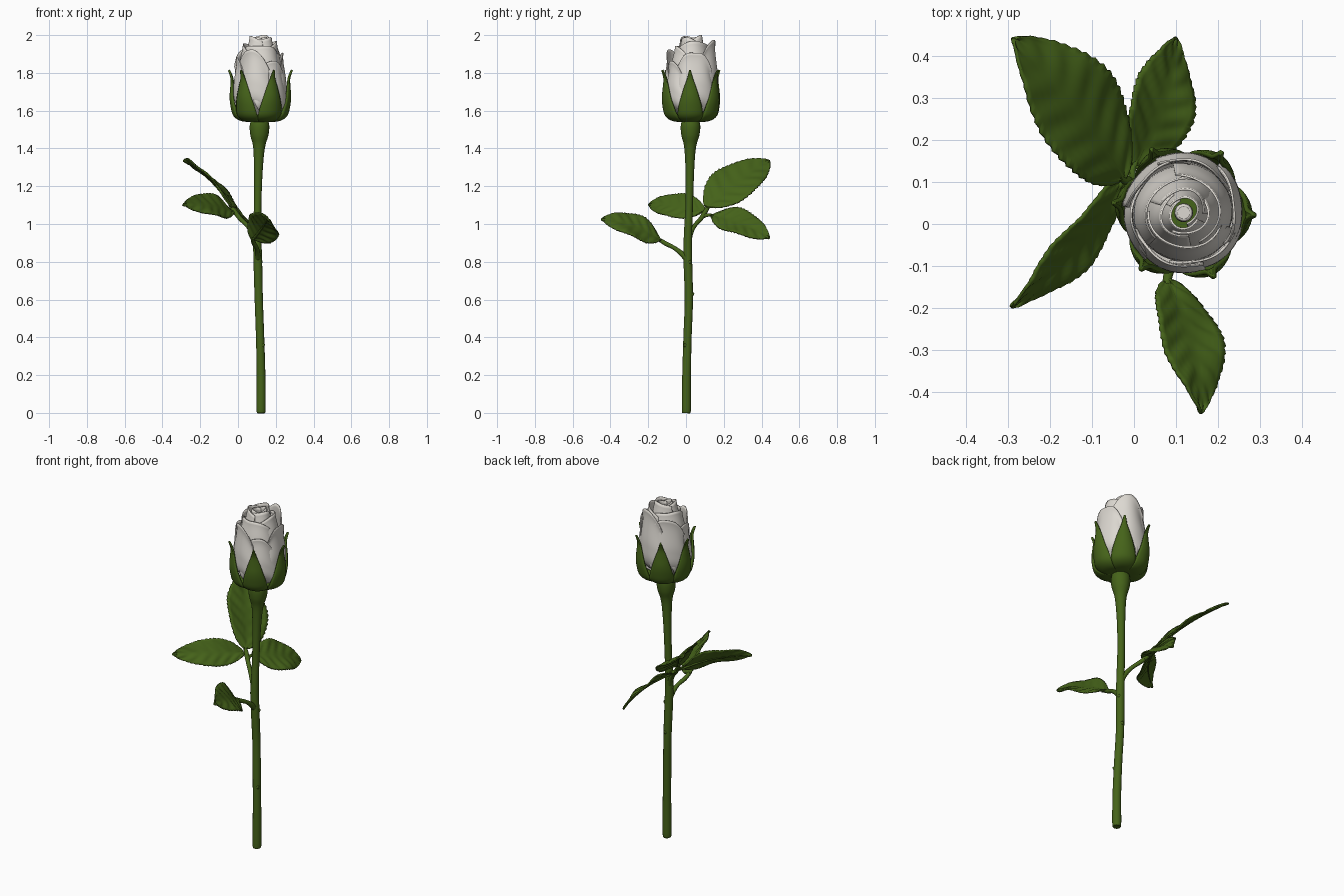
import bpy, bmesh, math, random
from mathutils import Vector as V

if "Cube" in bpy.data.objects:
    bpy.data.objects.remove(bpy.data.objects["Cube"])
random.seed(4)

def material(name, rgb):
    m = bpy.data.materials.new(name)
    m.diffuse_color = (*rgb, 1)
    m.use_nodes = True
    m.node_tree.nodes["Principled BSDF"].inputs["Base Color"].default_value = m.diffuse_color
    return m

GREEN = material("leaf green", (0.06, 0.125, 0.01))
WHITE = material("petal white", (0.72, 0.69, 0.64))
CX, CY = 0.118, 0.027           # flower axis


def smooth(pts, t):
    """Catmull-Rom through a list of equal-length tuples, t in 0..1."""
    n = len(pts) - 1
    i = min(int(t * n), n - 1)
    f = t * n - i
    a, b, c, d = (pts[max(0, min(n, k))] for k in (i - 1, i, i + 1, i + 2))
    return [0.5 * (2 * q + (r - p) * f + (2 * p - 5 * q + 4 * r - s) * f * f
                   + (3 * q - p - 3 * r + s) * f ** 3) for p, q, r, s in zip(a, b, c, d)]


def sheet(name, rows, mat, thick=0, tube=False):
    """Mesh from rows of points; tube closes each row and caps both ends."""
    bm = bmesh.new()
    vs = [[bm.verts.new(p) for p in row] for row in rows]
    n = len(rows[0])
    for a, b in zip(vs, vs[1:]):
        for j in range(n if tube else n - 1):
            k = (j + 1) % n
            bm.faces.new((a[j], a[k], b[k], b[j]))
    if tube:
        bm.faces.new(vs[0][::-1])
        bm.faces.new(vs[-1])
    else:
        bmesh.ops.remove_doubles(bm, verts=bm.verts, dist=1e-5)
    bmesh.ops.recalc_face_normals(bm, faces=bm.faces)
    me = bpy.data.meshes.new(name)
    bm.to_mesh(me)
    bm.free()
    me.materials.append(mat)
    ob = bpy.data.objects.new(name, me)
    bpy.context.collection.objects.link(ob)
    if thick:
        s = ob.modifiers.new("thickness", "SOLIDIFY")
        s.thickness, s.offset = thick, 0
    bpy.ops.object.select_all(action="DESELECT")
    ob.select_set(True)
    bpy.context.view_layer.objects.active = ob
    bpy.ops.object.shade_smooth_by_angle(angle=math.radians(50))
    return ob


def tube(name, path, mat=GREEN, steps=30, sides=16):
    """Round tube along (x, y, z, radius) points."""
    rows = []
    for i in range(steps + 1):
        t = i / steps
        p = smooth(path, t)
        d = (V(smooth(path, min(1, t + .01))[:3]) - V(smooth(path, max(0, t - .01))[:3])).normalized()
        u = d.cross(V((0.3, 1, 0))).normalized()
        w = d.cross(u)
        rows.append([V(p[:3]) + p[3] * (u * math.cos(a) + w * math.sin(a))
                     for a in (math.tau * j / sides for j in range(sides))])
    return sheet(name, rows, mat, tube=True)


# stem with swollen top under the flower
tube("stem", [(.122, .002, 0, .018), (.122, .002, .02, .024), (.122, .003, .2, .023), (.117, .008, .4, .022),
              (.110, .015, .6, .022), (.105, .010, .8, .023), (.102, .010, .93, .022), (.104, .017, 1.1, .020),
              (.107, .020, 1.25, .022), (.110, .021, 1.36, .027), (.112, .022, 1.42, .034),
              (.113, .023, 1.47, .048), (.114, .024, 1.52, .052), (.115, .025, 1.56, .042)], steps=90)

# small thorn buds on the stem
for k, (x, y, z, dx, dy) in enumerate([(.110, .015, .62, .1, 1), (.118, .007, .35, .8, -.6),
                                       (.104, .010, .885, -1, -.2), (.106, .010, .79, .8, .5)]):
    d = V((dx, dy, .5)).normalized()
    a = V((x, y, z))
    tube(f"thorn_{k + 1}", [(*(a + d * s), r) for s, r in ((.008, .014), (.02, .011), (.028, .006), (.032, .001))],
         steps=8, sides=10)

# leaf stalks
tube("upper_leaf_stalk", [(.102, .012, .90, .018), (.082, .022, .945, .014), (.050, .045, .99, .011),
                          (.010, .080, 1.03, .012), (-.020, .105, 1.07, .012), (-.045, .125, 1.10, .006)])
tube("side_leaf_stalk_1", [(.0, .09, 1.04, .010), (-.004, .12, 1.048, .009), (.008, .16, 1.04, .005)], steps=10)
tube("side_leaf_stalk_2", [(.0, .09, 1.045, .010), (-.025, .10, 1.062, .009), (-.05, .07, 1.07, .005)], steps=10)
tube("lower_leaf_stalk", [(.105, .010, .81, .018), (.104, -.025, .845, .014), (.098, -.065, .875, .011),
                          (.085, -.105, .895, .012), (.078, -.14, .915, .010), (.08, -.17, .925, .005)])


def leaf(name, base, tip, across, arch=.02, fold=.10):
    """Toothed leaf from base to tip; across runs over its full width."""
    base, tip, across = V(base), V(tip), V(across)
    d = tip - base
    w = across - d * (across.dot(d) / d.length_squared)
    half = across.length / 2
    w.normalize()
    n = d.cross(w).normalized()
    if n.z < 0:
        n = -n
    rows, N, teeth = [], 72, 18
    for i in range(N + 1):
        t = i / N
        wid = half * max(0, math.sin(math.pi * t ** .85)) ** .72
        tooth = 1 + .07 * (((t * teeth) % 1) - .5)
        row = []
        for j in range(-6, 7):
            s = j / 6
            x = wid * s * (tooth if abs(j) == 6 else 1)
            vein = .004 * math.sin(t * 40 - abs(s) * 7) * abs(s) * (1 - s * s) * 2
            lift = arch * math.sin(math.pi * t) - arch * t * t * .6 + fold * abs(x)
            lift += .007 * math.sin(t * 11 + s * 2) * abs(s) + vein
            row.append(base + d * t + w * x + n * lift)
        rows.append(row)
    sheet(name, rows, GREEN, .007)
    # raised midrib underneath
    tube(name + "_midrib", [(*(base + d * t + n * (arch * math.sin(math.pi * t) - arch * t * t * .6 - .003)),
                             .007 * (1 - t) + .001) for t in (0, .2, .4, .6, .8, .97)], sides=8)


leaf("leaf_top", (-.025, .11, 1.085), (-.278, .44, 1.345), (.18, .07, -.17))
leaf("leaf_back", (.0, .135, 1.045), (.108, .442, .935), (.145, .03, -.13))
leaf("leaf_left", (-.03, .10, 1.065), (-.282, -.203, 1.11), (.07, -.06, -.125))
leaf("leaf_front", (.078, -.135, .915), (.168, -.442, 1.035), (.15, -.04, -.11))


def polar(a, r, z):
    return V((CX + r * math.cos(a), CY + r * math.sin(a), z))


def petal(name, deg, span, top, prof, drop=.06, lip=0.0):
    """Cupped petal: prof lists radii from base to top."""
    mid, half = math.radians(deg), math.radians(span) / 2
    rows, N, M = [], 24, 24
    ph = random.uniform(0, 6)
    for i in range(N + 1):
        v = i / N
        row = []
        for j in range(M + 1):
            u = 2 * j / M - 1
            z1 = top - drop * abs(u) ** 2.6 + .004 * math.sin(5 * u + ph)
            r = smooth([(p,) for p in prof], v)[0] + .005 * u
            r += lip * max(0, v - .75) ** 2 * 16 * (.6 + .4 * u * u) + .003 * v * math.sin(4 * u + ph)
            taper = .55 + .45 * min(1, v * 2.2)
            row.append(polar(mid + u * half * taper, r, 1.56 + (z1 - 1.56) * v))
        rows.append(row)
    sheet(name, rows, WHITE, .005)


# furled inner petals, from the heart outwards
for k in range(2):
    petal(f"heart_petal_{k + 1}", 40 + 180 * k, 230, 1.985, (.03, .055, .06, .05, .034), .015)
for k in range(3):
    petal(f"inner_petal_{k + 1}", 80 + 120 * k, 165, 1.997 - .006 * k, (.04, .085, .09, .075, .054), .025)
for k in range(3):
    petal(f"middle_petal_{k + 1}", 20 + 120 * k, 165, 1.965 - .01 * k, (.045, .107, .113, .103, .080), .04, .006)
# outer petals with rolled lips
for k, (deg, top) in enumerate([(8, 1.91), (72, 1.97), (128, 1.93), (185, 1.88), (245, 1.92), (300, 1.86)]):
    petal(f"outer_petal_{k + 1}", deg, 92, top, (.05, .128, .138, .128, .112), .10, .018)

# centre of the bud
tube("bud_centre", [(CX, CY, 1.57, .02), (CX, CY, 1.8, .022), (CX, CY, 1.93, .022), (CX, CY, 1.95, .015)], WHITE)
tube("bud_core", [(CX, CY, 1.56, .04), (CX, CY, 1.7, .046), (CX, CY, 1.86, .036)], GREEN)

# calyx cup and six pointed sepals
tube("calyx_base", [(CX, CY, 1.54, .045), (CX, CY, 1.548, .09), (CX, CY, 1.565, .118), (CX, CY, 1.58, .125)], steps=12, sides=32)
SEPAL = [(.04, 1.545, .03), (.10, 1.55, .055), (.138, 1.575, .072), (.152, 1.62, .066), (.158, 1.67, .050),
         (.155, 1.72, .032), (.153, 1.765, .015), (.160, 1.795, .008), (.168, 1.815, .003)]
for k, deg in enumerate((-2, 58, 117, 172, 233, 295)):
    rows = []
    for i in range(33):
        r, z, w = smooth(SEPAL, i / 32)
        rows.append([polar(math.radians(deg) + u * w / r, r - .012 * u * u * min(1, w / .05), z)
                     for u in (j / 5 - 1 for j in range(11))])
    sheet(f"sepal_{k + 1}", rows, GREEN, .011)
